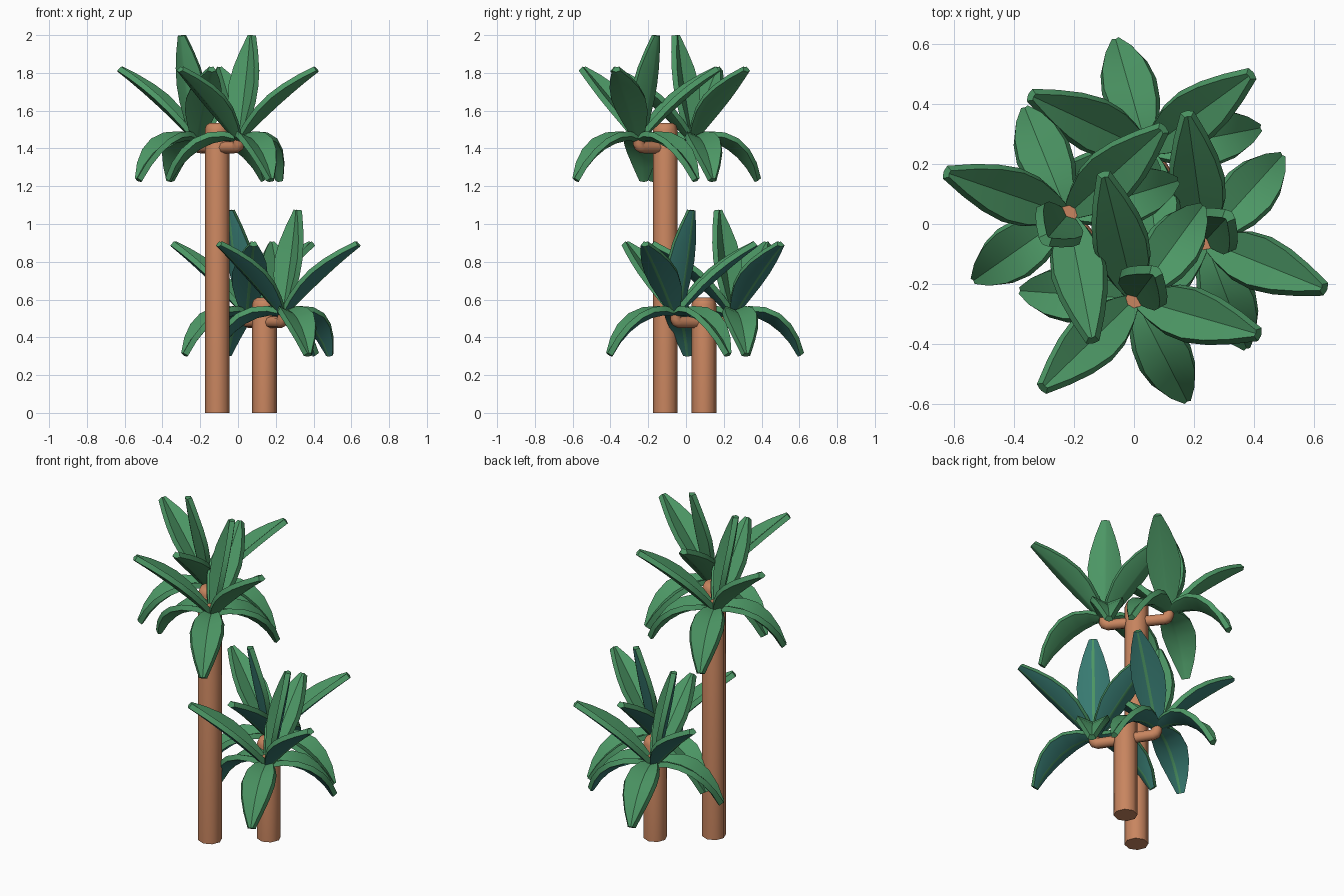
import bpy, bmesh
from math import cos, sin, tan, radians, pi
from mathutils import Vector
from mathutils.geometry import interpolate_bezier

cube = bpy.data.objects.get("Cube")
if cube:
    bpy.data.objects.remove(cube, do_unlink=True)


def material(name, rgb):
    m = bpy.data.materials.new(name)
    m.use_nodes = True
    m.diffuse_color = (*rgb, 1)
    m.node_tree.nodes["Principled BSDF"].inputs["Base Color"].default_value = (*rgb, 1)
    return m


BARK = material("bark", (0.58, 0.235, 0.115))
LEAF = material("leaf_green", (0.073, 0.31, 0.13))
TEAL = material("leaf_underside_teal", (0.04, 0.2, 0.17))


def finish(ob, angle):
    bpy.ops.object.select_all(action="DESELECT")
    ob.select_set(True)
    bpy.context.view_layer.objects.active = ob
    bpy.ops.object.shade_smooth_by_angle(angle=radians(angle))


def loft(name, rings, mats, angle, under=()):
    """Skin a list of closed rings; strips listed in under use material 1."""
    bm = bmesh.new()
    loops = [[bm.verts.new(p) for p in ring] for ring in rings]
    n = len(loops[0])
    for a, b in zip(loops, loops[1:]):
        for i in range(n):
            j = (i + 1) % n
            f = bm.faces.new((a[i], a[j], b[j], b[i]))
            f.material_index = 1 if i in under else 0
    bm.faces.new(loops[0])
    bm.faces.new(loops[-1])
    bmesh.ops.recalc_face_normals(bm, faces=bm.faces)
    mesh = bpy.data.meshes.new(name)
    bm.to_mesh(mesh)
    bm.free()
    for m in mats:
        mesh.materials.append(m)
    ob = bpy.data.objects.new(name, mesh)
    bpy.context.collection.objects.link(ob)
    finish(ob, angle)


# Leaf spines as Bezier handles in (outward, up)
SPINES = {
    "raised": [(0, 0), (0.13, 0.13), (0.28, 0.26), (0.42, 0.365)],
    "drooping": [(0, 0), (0.15, 0.03), (0.30, -0.07), (0.385, -0.225)],
    "upright": [(0, 0), (0.04, 0.18), (0.08, 0.36), (0.10, 0.535)],
}
HALF_WIDTHS = [0.02, 0.055, 0.082, 0.09, 0.076, 0.048, 0.012]
FOLD, THICK = radians(23), 0.03


def leaf(name, kind, base, azimuth, underside):
    az = radians(azimuth)
    out, side, up = Vector((cos(az), sin(az), 0)), Vector((-sin(az), cos(az), 0)), Vector((0, 0, 1))
    handles = [base + out * r + up * z for r, z in SPINES[kind]]
    path = interpolate_bezier(*handles, len(HALF_WIDTHS))
    rings = []
    for k, w in enumerate(HALF_WIDTHS):
        t = (path[min(k + 1, len(path) - 1)] - path[max(k - 1, 0)]).normalized()
        normal = t.cross(side)
        ex, ez = w * cos(FOLD), w * sin(FOLD)
        dx, dz = THICK * sin(FOLD), THICK * cos(FOLD)
        rib = min(0.008, 0.35 * w)
        rz = rib * tan(FOLD) - THICK / cos(FOLD)
        # Folded section: top edges and midrib, then underside with a flat rib
        section = [(-ex, ez), (0, 0), (ex, ez), (ex + dx, ez - dz),
                   (rib, rz), (-rib, rz), (-ex - dx, ez - dz)]
        rings.append([path[k] + side * s + normal * n for s, n in section])
    loft(name, rings, [LEAF, underside], 40, under=(3, 5))


def branch(name, trunk, crown):
    """Pipe running out of the trunk and turning upward."""
    low = Vector((crown.x, crown.y, crown.z - 0.06))
    start = Vector((trunk.x, trunk.y, low.z))
    way = (low - start).normalized()
    up = Vector((0, 0, 1))
    points = [start, low - way * 0.02, low - way * 0.006 + up * 0.006,
              low + up * 0.02, crown + up * 0.035]
    curve = bpy.data.curves.new(name, "CURVE")
    curve.dimensions = "3D"
    curve.bevel_depth = 0.031
    curve.bevel_resolution = 2
    curve.use_fill_caps = True
    spline = curve.splines.new("POLY")
    spline.points.add(len(points) - 1)
    for p, co in zip(spline.points, points):
        p.co = (*co, 1)
    curve.materials.append(BARK)
    ob = bpy.data.objects.new(name, curve)
    bpy.context.collection.objects.link(ob)
    bpy.ops.object.select_all(action="DESELECT")
    ob.select_set(True)
    bpy.context.view_layer.objects.active = ob
    bpy.ops.object.convert(target="MESH")
    finish(bpy.context.view_layer.objects.active, 50)


# Leaf directions of each crown, in degrees
CROWNS = {
    "front": (-51, {"raised": (-16, 104, 224), "drooping": (-63, 54, 176), "upright": (53,)}),
    "back": (128, {"raised": (161, 281, 42), "drooping": (112, 215, 17), "upright": (229,)}),
}


def palm(name, x, y, height, turn, underside):
    trunk = Vector((x, y, 0))
    profile = [(0.066, 0), (0.066, height - 0.035), (0.058, height - 0.012), (0.04, height)]
    rings = [[(x + r * cos(i * pi / 4), y + r * sin(i * pi / 4), z) for i in range(8)]
             for r, z in profile]
    loft(name + "_trunk", rings, [BARK], 50)
    for label, (heading, leaves) in CROWNS.items():
        a = radians(heading + turn)
        crown = Vector((x + 0.18 * cos(a), y + 0.18 * sin(a), height - 0.07))
        branch(f"{name}_{label}_branch", trunk, crown)
        for kind, azimuths in leaves.items():
            for i, az in enumerate(azimuths, 1):
                leaf(f"{name}_{label}_{kind}_leaf_{i}", kind, crown, az + turn, underside)


palm("tall_palm", -0.11, -0.11, 1.535, 0, LEAF)
palm("short_palm", 0.14, 0.095, 0.61, -6, TEAL)
